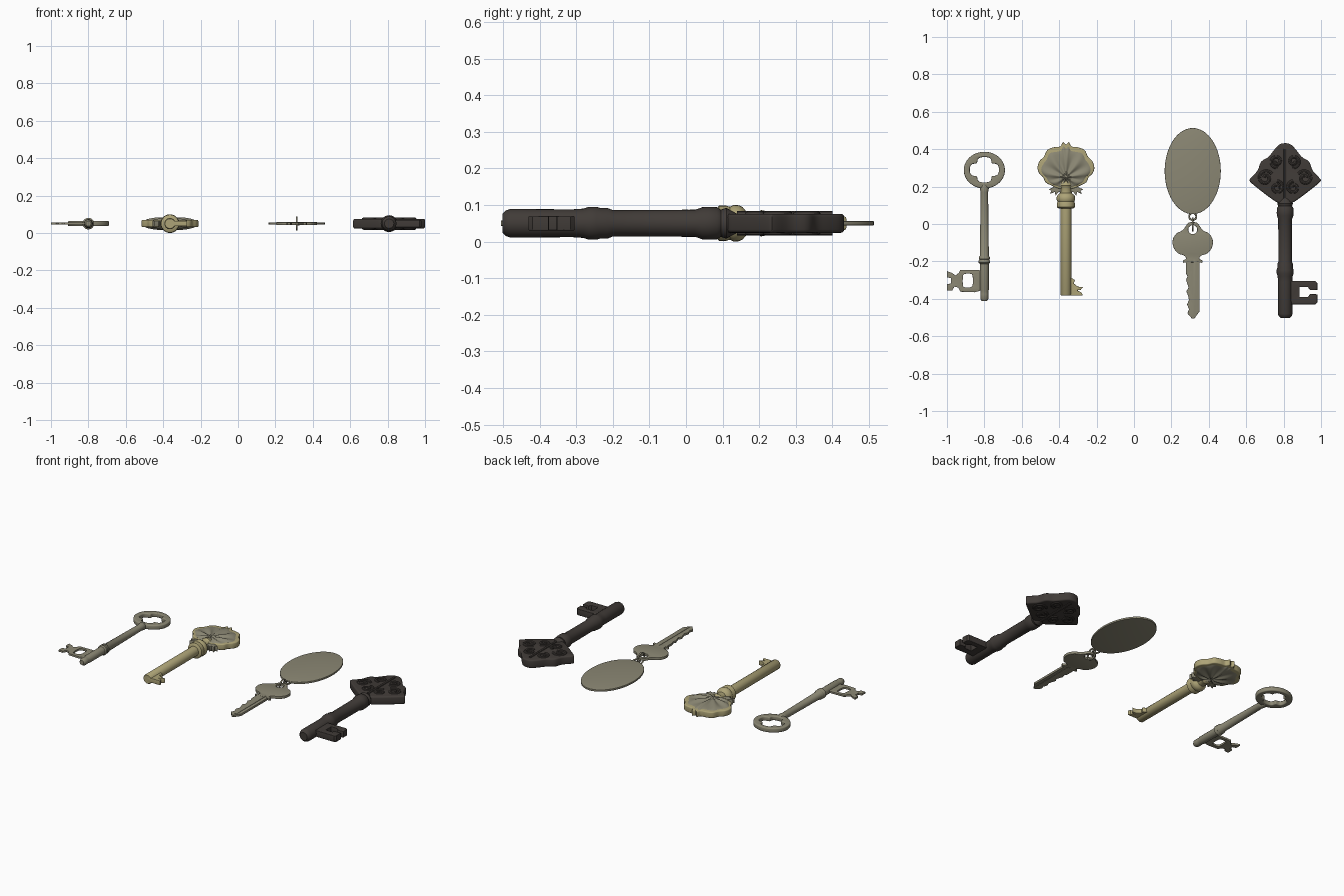
import bpy, bmesh, math
from mathutils import Vector

if "Cube" in bpy.data.objects:
    bpy.data.objects.remove(bpy.data.objects["Cube"])

Z = 0.05  # every key lies in this mid plane


def material(name, rgb):
    m = bpy.data.materials.new(name)
    m.diffuse_color = (*rgb, 1)
    m.use_nodes = True
    m.node_tree.nodes["Principled BSDF"].inputs["Base Color"].default_value = m.diffuse_color
    return m


STEEL = material("dull nickel", (0.26, 0.245, 0.175))
BRASS = material("pale brass", (0.42, 0.37, 0.185))
IRON = material("dark iron", (0.052, 0.044, 0.039))


def add(name, mesh, mat, angle=40):
    mesh.materials.clear()
    mesh.materials.append(mat)
    mesh.shade_smooth()
    mesh.set_sharp_from_angle(angle=math.radians(angle))
    ob = bpy.data.objects.new(name, mesh)
    bpy.context.collection.objects.link(ob)
    return ob


def mesh_from_bm(name, bm):
    bmesh.ops.remove_doubles(bm, verts=bm.verts, dist=1e-5)
    bmesh.ops.recalc_face_normals(bm, faces=bm.faces)
    me = bpy.data.meshes.new(name)
    bm.to_mesh(me)
    bm.free()
    return me


def curve_mesh(name, cu, splines, closed, mat):
    """Poly splines -> mesh object."""
    for pts in splines:
        sp = cu.splines.new('POLY')
        sp.points.add(len(pts) - 1)
        for p, q in zip(sp.points, pts):
            p.co = (q[0], q[1], q[2] if len(q) > 2 else 0, 1)
        sp.use_cyclic_u = closed
    tmp = bpy.data.objects.new(name + "_tmp", cu)
    bpy.context.collection.objects.link(tmp)
    dg = bpy.context.evaluated_depsgraph_get()
    me = bpy.data.meshes.new_from_object(tmp.evaluated_get(dg), depsgraph=dg)
    bpy.data.objects.remove(tmp)
    bm = bmesh.new()
    bm.from_mesh(me)
    return add(name, mesh_from_bm(name, bm), mat)


def plate(name, loops, half, mat, bevel=0.003, z=Z):
    """Flat plate with holes, rounded edges, thickness 2 * half."""
    cu = bpy.data.curves.new(name, 'CURVE')
    cu.dimensions, cu.fill_mode = '2D', 'BOTH'
    cu.extrude, cu.bevel_depth, cu.offset = half - bevel, bevel, -bevel
    cu.bevel_resolution = 2
    ob = curve_mesh(name, cu, loops, True, mat)
    ob.location.z = z
    return ob


def tubes(name, paths, r, mat):
    cu = bpy.data.curves.new(name, 'CURVE')
    cu.dimensions, cu.fill_mode = '3D', 'FULL'
    cu.bevel_depth, cu.bevel_resolution, cu.use_fill_caps = r, 2, True
    return curve_mesh(name, cu, paths, False, mat)


def lathe(name, cx, profile, mat, n=28):
    """Turned part along y; profile is (y, radius)."""
    bm = bmesh.new()
    prof = [(profile[0][0], 0)] + profile + [(profile[-1][0], 0)]
    rings = [[bm.verts.new((cx + r * math.cos(2 * math.pi * i / n), y,
                            Z + r * math.sin(2 * math.pi * i / n)))
              for i in range(n)] for y, r in prof]
    for a, b in zip(rings, rings[1:]):
        for i in range(n):
            j = (i + 1) % n
            bm.faces.new((a[i], a[j], b[j], b[i]))
    return add(name, mesh_from_bm(name, bm), mat)


def torus(name, centre, R, r, mat, upright=False, n=28, m=10):
    bm = bmesh.new()
    c = Vector(centre)
    g = []
    for i in range(n):
        a = 2 * math.pi * i / n
        row = []
        for k in range(m):
            b = 2 * math.pi * k / m
            d = R + r * math.cos(b)
            u, v, w = d * math.cos(a), d * math.sin(a), r * math.sin(b)
            row.append(bm.verts.new(c + Vector((w, u, v) if upright else (u, v, w))))
        g.append(row)
    for i in range(n):
        for k in range(m):
            i2, k2 = (i + 1) % n, (k + 1) % m
            bm.faces.new((g[i][k], g[i2][k], g[i2][k2], g[i][k2]))
    return add(name, mesh_from_bm(name, bm), mat)


def ellipse(cx, cy, rx, ry, n=64):
    return [(cx + rx * math.cos(2 * math.pi * i / n),
             cy + ry * math.sin(2 * math.pi * i / n)) for i in range(n)]


def mirrored(cx, half):
    """Right half outline from top centre to bottom centre -> closed loop."""
    left = [(-x, y) for x, y in reversed(half) if x > 1e-6]
    return [(cx + x, y) for x, y in half + left]


def smooth(p, n=4):
    """Closed Catmull-Rom through the points."""
    out = []
    for i in range(len(p)):
        a, b, c, d = (Vector(p[(i + k) % len(p)]) for k in (-1, 0, 1, 2))
        for s in range(n):
            t = s / n
            out.append(tuple(0.5 * (2 * b + (c - a) * t + (2 * a - 5 * b + 4 * c - d) * t * t
                                    + (3 * b - a - 3 * c + d) * t ** 3)))
    return out


# --- Skeleton key: pierced ring bow, turned shaft, flat bit ---
X1 = -0.80
hole = []
for i in range(96):
    a = 2 * math.pi * i / 96
    k = 1 - 0.27 * abs(math.sin(2 * a)) ** 8
    hole.append((X1 + 0.078 * k * math.cos(a), 0.29 + 0.068 * k * math.sin(a)))
plate("skeleton_bow", [ellipse(X1, 0.288, 0.11, 0.098), hole], 0.014, STEEL, 0.006)
lathe("skeleton_shaft", X1, [(0.215, 0.012), (0.19, 0.024), (0.17, 0.02), (-0.17, 0.024),
      (-0.178, 0.03), (-0.186, 0.03), (-0.19, 0.026), (-0.198, 0.031), (-0.207, 0.031),
      (-0.213, 0.024), (-0.35, 0.024), (-0.36, 0.021), (-0.375, 0.022), (-0.4, 0.022),
      (-0.412, 0.014)], STEEL)
bit = [(-0.8, -0.262), (-0.83, -0.245), (-0.93, -0.247), (-0.937, -0.262), (-0.955, -0.275),
       (-0.972, -0.262), (-1.0, -0.252), (-1.0, -0.285), (-0.978, -0.29), (-0.978, -0.318),
       (-1.0, -0.322), (-1.0, -0.355), (-0.972, -0.355), (-0.96, -0.335), (-0.94, -0.34),
       (-0.928, -0.362), (-0.85, -0.365), (-0.8, -0.35)]
slot = smooth([(-0.915, -0.29), (-0.908, -0.268), (-0.868, -0.268), (-0.862, -0.29),
               (-0.862, -0.32), (-0.872, -0.338), (-0.908, -0.338), (-0.915, -0.32)], 3)
plate("skeleton_bit", [bit, slot], 0.006, STEEL, 0.001)

# --- Brass key: shell bow, collar, shaft, small bit ---
X2 = -0.364
shell = smooth(mirrored(X2, [(0, 0.425), (0.016, 0.438), (0.03, 0.415), (0.065, 0.41),
               (0.1, 0.395), (0.118, 0.36), (0.142, 0.335), (0.152, 0.3), (0.142, 0.27),
               (0.122, 0.25), (0.108, 0.222), (0.075, 0.205), (0.04, 0.19), (0, 0.19)]), 4)
plate("brass_bow_rim", [shell], 0.019, BRASS, 0.006)
bm = bmesh.new()
base = Vector((X2, 0.25))
for side in (1, -1):
    rows = []
    for k in range(11):
        t = k / 10
        row = []
        for x, y in shell:
            d = (Vector((x, y)) - base) * (0.93 * t)
            rib = math.cos(9 * math.atan2(d.x, d.y)) if t else 0
            h = 0.014 + 0.016 * math.sqrt(1 - t * t) + 0.005 * rib * math.sin(math.pi * t)
            row.append(bm.verts.new((base.x + d.x, base.y + d.y, Z + side * h)))
        rows.append(row)
    for a, b in zip(rows, rows[1:]):
        for i in range(len(shell)):
            j = (i + 1) % len(shell)
            bm.faces.new((a[i], a[j], b[j], b[i]))
add("brass_bow_shell", mesh_from_bm("brass_bow_shell", bm), STEEL, 60)
plate("brass_bow_leaves", [mirrored(X2, [(0, 0.23), (0.07, 0.22), (0.065, 0.198), (0.092, 0.185),
      (0.078, 0.178), (0.085, 0.16), (0.06, 0.172), (0.055, 0.152), (0.04, 0.17), (0, 0.17)])],
      0.016, STEEL, 0.002)
lathe("brass_collar", X2, [(0.24, 0.018), (0.225, 0.032), (0.205, 0.036), (0.195, 0.03),
      (0.165, 0.032), (0.155, 0.044), (0.145, 0.049), (0.13, 0.05), (0.12, 0.045),
      (0.11, 0.048), (0.09, 0.048), (0.084, 0.04)], BRASS)
lathe("brass_shaft", X2, [(0.1, 0.03), (-0.376, 0.03), (-0.382, 0.026)], BRASS)
plate("brass_bit", [[(X2, -0.28), (-0.335, -0.287), (-0.316, -0.3), (-0.322, -0.318),
      (-0.3, -0.335), (-0.272, -0.337), (-0.285, -0.352), (-0.305, -0.355), (-0.28, -0.366),
      (-0.274, -0.382), (X2, -0.382)]], 0.014, BRASS, 0.002)

# --- Flat modern key with oval tag and two links ---
X3 = 0.314
plate("oval_tag", [ellipse(X3, 0.283, 0.15, 0.23, 96)], 0.006, STEEL, 0.002)
torus("tag_link", (X3, 0.04, Z), 0.019, 0.005, STEEL)
torus("key_link", (X3, -0.002, Z), 0.033, 0.005, STEEL, True)
bow = smooth(mirrored(X3, [(0, 0.01), (0.025, 0.005), (0.043, -0.02), (0.06, -0.037), (0.088, -0.052),
             (0.107, -0.085), (0.103, -0.125), (0.078, -0.157), (0.05, -0.167), (0.036, -0.18),
             (0.034, -0.2), (0, -0.205)]), 4)
plate("flat_key_bow", [bow, ellipse(X3, -0.03, 0.024, 0.024, 28)], 0.008, STEEL, 0.002)
blade = [(0.035, -0.17), (0.036, -0.187), (0.054, -0.197), (0.05, -0.208), (0.036, -0.205),
         (0.036, -0.468), (0.008, -0.506), (-0.004, -0.506), (-0.028, -0.478), (-0.02, -0.455),
         (-0.03, -0.43), (-0.02, -0.405), (-0.026, -0.38), (-0.034, -0.36), (-0.022, -0.34),
         (-0.03, -0.315), (-0.036, -0.3), (-0.028, -0.28), (-0.037, -0.262), (-0.037, -0.205),
         (-0.05, -0.208), (-0.054, -0.197), (-0.036, -0.187), (-0.035, -0.17)]
plate("flat_key_blade", [[(X3 + x, y) for x, y in blade]], 0.007, STEEL, 0.0012)
plate("flat_key_blade_ridge", [[(X3 + 0.004, -0.19), (X3 + 0.016, -0.19), (X3 + 0.016, -0.48),
      (X3 + 0.004, -0.49)]], 0.009, STEEL, 0.001)

# --- Iron key: diamond bow with scroll relief, turned shaft, forked bit ---
X4 = 0.808
diamond = smooth(mirrored(X4, [(0, 0.432), (0.032, 0.424), (0.062, 0.392), (0.09, 0.358),
                 (0.128, 0.333), (0.148, 0.285), (0.186, 0.243), (0.186, 0.225), (0.13, 0.178),
                 (0.07, 0.133), (0.04, 0.115), (0, 0.11)]), 4)
plate("iron_bow", [diamond], 0.026, IRON, 0.009)


def spiral(cx, cy, r, a0, turns, sx, z):
    out = []
    for i in range(25):
        t = i / 24
        a, q = a0 + turns * 2 * math.pi * t, r * (1 - 0.8 * t)
        out.append((X4 + sx * (cx + q * math.cos(a)), cy + q * math.sin(a), z))
    return out


scrolls = []
for z in (Z + 0.024, Z - 0.024):
    for sx in (1, -1):
        scrolls.append(spiral(0.045, 0.335, 0.035, -1.8, 1.4, sx, z))
        scrolls.append(spiral(0.105, 0.245, 0.042, 2.6, -1.4, sx, z))
        scrolls.append(spiral(0.045, 0.195, 0.036, 1.6, 1.3, sx, z))
    scrolls.append([(X4, 0.14, z), (X4, 0.2, z), (X4, 0.27, z), (X4, 0.4, z)])
tubes("iron_bow_scrolls", scrolls, 0.009, IRON)
lathe("iron_shaft", X4, [(0.15, 0.02), (0.125, 0.034), (0.11, 0.042), (0.095, 0.037), (0.085, 0.044),
      (0.06, 0.045), (0.045, 0.044), (0.025, 0.037), (-0.2, 0.036), (-0.215, 0.042),
      (-0.235, 0.042), (-0.245, 0.045), (-0.265, 0.045), (-0.28, 0.04), (-0.31, 0.038),
      (-0.48, 0.039), (-0.492, 0.035), (-0.502, 0.025)], IRON)
plate("iron_bit", [[(X4, -0.305), (0.97, -0.305), (0.98, -0.315), (0.98, -0.352), (0.942, -0.354),
      (0.93, -0.338), (0.885, -0.338), (0.885, -0.39), (0.93, -0.39), (0.942, -0.374),
      (0.98, -0.376), (0.98, -0.42), (0.97, -0.43), (X4, -0.43)]], 0.02, IRON, 0.003)
